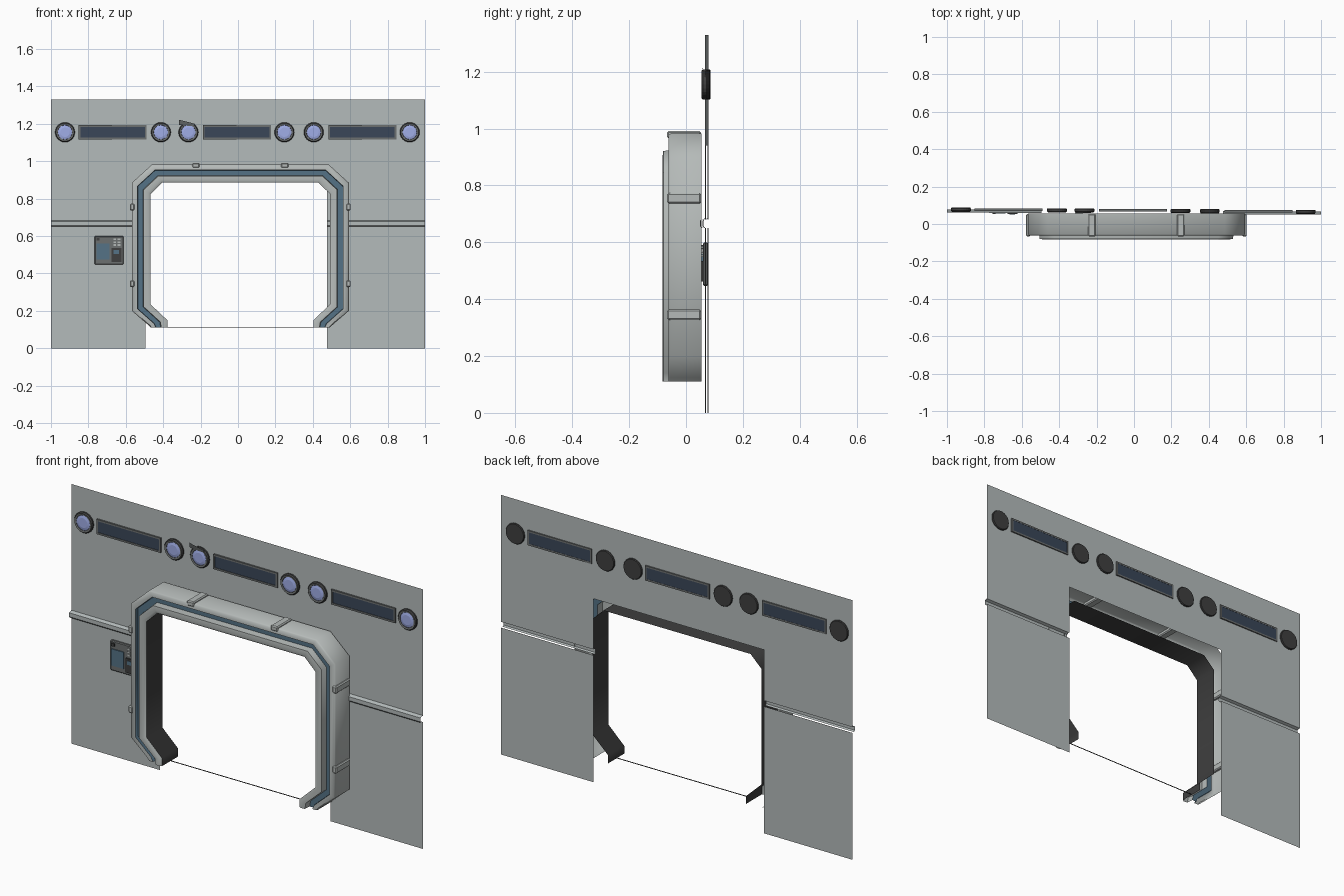
import bpy, bmesh, math

if "Cube" in bpy.data.objects:
    bpy.data.objects.remove(bpy.data.objects["Cube"])

def mat(name, r, g, b, a=1):
    m = bpy.data.materials.new(name)
    m.diffuse_color = (r, g, b, a)
    m.use_nodes = True
    m.node_tree.nodes["Principled BSDF"].inputs["Base Color"].default_value = m.diffuse_color
    return m

WALL = mat("wall_grey", .455, .495, .495)
FRAME = mat("frame_grey", .46, .49, .48)
BLUE = mat("band_blue", .09, .17, .24)
DARK = mat("dark_grey", .05, .05, .05)
TRIM = mat("housing_grey", .15, .16, .16)
NAVY = mat("strip_navy", .042, .062, .098)
LENS = mat("lens_lavender", .36, .43, .82)

def mesh(name, verts, faces, mats, idx=None, fix=False):
    me = bpy.data.meshes.new(name)
    me.from_pydata(verts, [], faces)
    for m in mats:
        me.materials.append(m)
    if idx:
        for p, i in zip(me.polygons, idx):
            p.material_index = i
    if fix:
        bm = bmesh.new()
        bm.from_mesh(me)
        bmesh.ops.recalc_face_normals(bm, faces=bm.faces)
        bm.to_mesh(me)
        bm.free()
    ob = bpy.data.objects.new(name, me)
    bpy.context.collection.objects.link(ob)
    return ob

def smooth(ob, deg):
    bpy.ops.object.select_all(action='DESELECT')
    ob.select_set(True)
    bpy.context.view_layer.objects.active = ob
    bpy.ops.object.shade_smooth_by_angle(angle=math.radians(deg))

def box(name, x0, x1, y0, y1, z0, z1, m, bevel=0):
    v = [(x, y, z) for x in (x0, x1) for y in (y0, y1) for z in (z0, z1)]
    f = [(0, 1, 3, 2), (4, 6, 7, 5), (0, 4, 5, 1), (2, 3, 7, 6), (0, 2, 6, 4), (1, 5, 7, 3)]
    ob = mesh(name, v, f, [m], fix=True)
    if bevel:
        b = ob.modifiers.new("bevel", "BEVEL")
        b.width, b.segments = bevel, 1
    return ob

def lathe(name, profile, cx, cy, cz, mats, idx, n=24):
    # profile of (radius, y) spun around the y axis
    v, f, mi = [], [], []
    for r, y in profile:
        v += [(cx + r * math.cos(2 * math.pi * k / n), cy + y, cz + r * math.sin(2 * math.pi * k / n)) for k in range(n)]
    for j in range(len(profile) - 1):
        for k in range(n):
            k2 = (k + 1) % n
            f.append((j * n + k, j * n + k2, (j + 1) * n + k2, (j + 1) * n + k))
            mi.append(idx[j])
    f += [tuple(range(n)), tuple(range((len(profile) - 1) * n, len(profile) * n))]
    mi += [idx[0], idx[-1]]
    return mesh(name, v, f, mats, mi, fix=True)

# wall sheets, very slightly skewed
def wy(x):
    return .0735 - .006 * x

def sheet(name, x0, x1, z0, z1):
    return mesh(name, [(x0, wy(x0), z0), (x1, wy(x1), z0), (x1, wy(x1), z1), (x0, wy(x0), z1)],
                [(0, 1, 2, 3)], [WALL])

XL, XR = -.495, .475
sheet("upper_wall", -1, 1, .94, 1.33)
for side, a, b in (("left", -1, XL), ("right", XR, 1)):
    sheet(side + "_upper_wall", a, b, .68, .94)
    sheet(side + "_lower_wall", a, b, 0, .65)
    # horizontal trim rail in the gap
    prof = [(-.001, .684), (-.018, .677), (-.018, .657), (-.012, .65)]
    v = [(x, wy(x) + dy, z) for x in (a, b) for dy, z in prof]
    mesh(side + "_rail", v, [(i, i + 1, i + 5, i + 4) for i in range(3)], [WALL])

# window frame: section swept between outer and inner outlines
CX = .0125
outer = [(.478, .11), (.492, .124), (.58, .2), (.58, .885), (.473, .982)]
inner = [(.39, .11), (.39, .15), (.48, .235), (.48, .825), (.417, .886)]

def both(half):
    return [(CX - x, z) for x, z in half] + [(CX + x, z) for x, z in reversed(half)]

section = [(0, .055), (0, -.055), (.06, -.062), (.3, -.062), (.32, -.045),
           (.6, -.045), (.63, -.08), (.87, -.083), (1, -.075), (1, .055)]
band = [0, 0, 0, 1, 1, 0, 0, 0, 2]
v, f, mi = [], [], []
for (ox, oz), (ix, iz) in zip(both(outer), both(inner)):
    v += [(ox + (ix - ox) * t, y, oz + (iz - oz) * t) for t, y in section]
S = len(section)
for i in range(9):
    for j in range(S - 1):
        f.append((i * S + j, i * S + j + 1, (i + 1) * S + j + 1, (i + 1) * S + j))
        mi.append(band[j])
smooth(mesh("window_frame", v, f, [FRAME, BLUE, DARK], mi, fix=True), 50)

# thin sill across the open window
box("sill_line", CX - .39, CX + .39, -.0115, -.0085, .112, .115, DARK)

# clamps around the frame
for i, x in enumerate((-.225, .25)):
    box(f"top_clamp_{i}", x - .02, x + .02, -.066, .053, .965, .991, FRAME, .005)
for i, z in enumerate((.345, .755)):
    box(f"left_clamp_{i}", CX - .59, CX - .566, -.066, .053, z - .018, z + .018, FRAME, .005)
    box(f"right_clamp_{i}", CX + .566, CX + .59, -.066, .053, z - .018, z + .018, FRAME, .005)

# round lamps
LZ = 1.155
for i, x in enumerate((-.925, -.412, -.265, .248, .405, .918)):
    y = wy(x)
    lathe(f"lamp_{i}", [(.05, .008), (.053, .004), (.053, -.008), (.048, -.014), (.039, -.012), (.037, -.009)],
          x, y, LZ, [DARK, TRIM], [0, 0, 0, 1, 0])
    lathe(f"lamp_lens_{i}", [(.038, -.008), (.038, -.011), (.025, -.014)], x, y, LZ, [LENS], [0, 0])
# loose flap on one lamp
mesh("lamp_flap", [(-.315, .055, 1.222), (-.23, .06, 1.2), (-.235, .065, 1.185), (-.315, .06, 1.195)],
     [(0, 1, 2, 3)], [TRIM])

# light strips, visible on both sides of the wall
for i, x in enumerate((-.67, -.005, .665)):
    y0, y1 = wy(x) - .008, wy(x) + .006
    w, h, e = .182, .038, .009
    box(f"strip_glass_{i}", x - w + e, x + w - e, y0 + .003, y1 - .001, LZ - h + e, LZ + h - e, NAVY)
    for s in (-1, 1):
        zc, xc = LZ + s * (h - e / 2), x + s * (w - e / 2)
        box(f"strip_edge_{i}_{s}", x - w, x + w, y0, y1, zc - e / 2, zc + e / 2, TRIM)
        box(f"strip_end_{i}_{s}", xc - e / 2, xc + e / 2, y0, y1, LZ - h + e, LZ + h - e, TRIM)

# wall control panel
box("control_panel", -.767, -.612, .06, .077, .447, .6, TRIM, .004)
box("control_screen", -.757, -.688, .055, .061, .475, .56, BLUE)
box("control_keypad", -.676, -.622, .053, .061, .462, .535, DARK)
box("control_knob", -.757, -.74, .054, .061, .575, .59, DARK)
for i in range(2):
    for j in range(3):
        x, z = -.665 + i * .022, .548 + j * .015
        box(f"control_key_{i}_{j}", x, x + .014, .055, .061, z, z + .009, FRAME)
box("keypad_display", -.665, -.635, .05, .054, .505, .525, BLUE)
